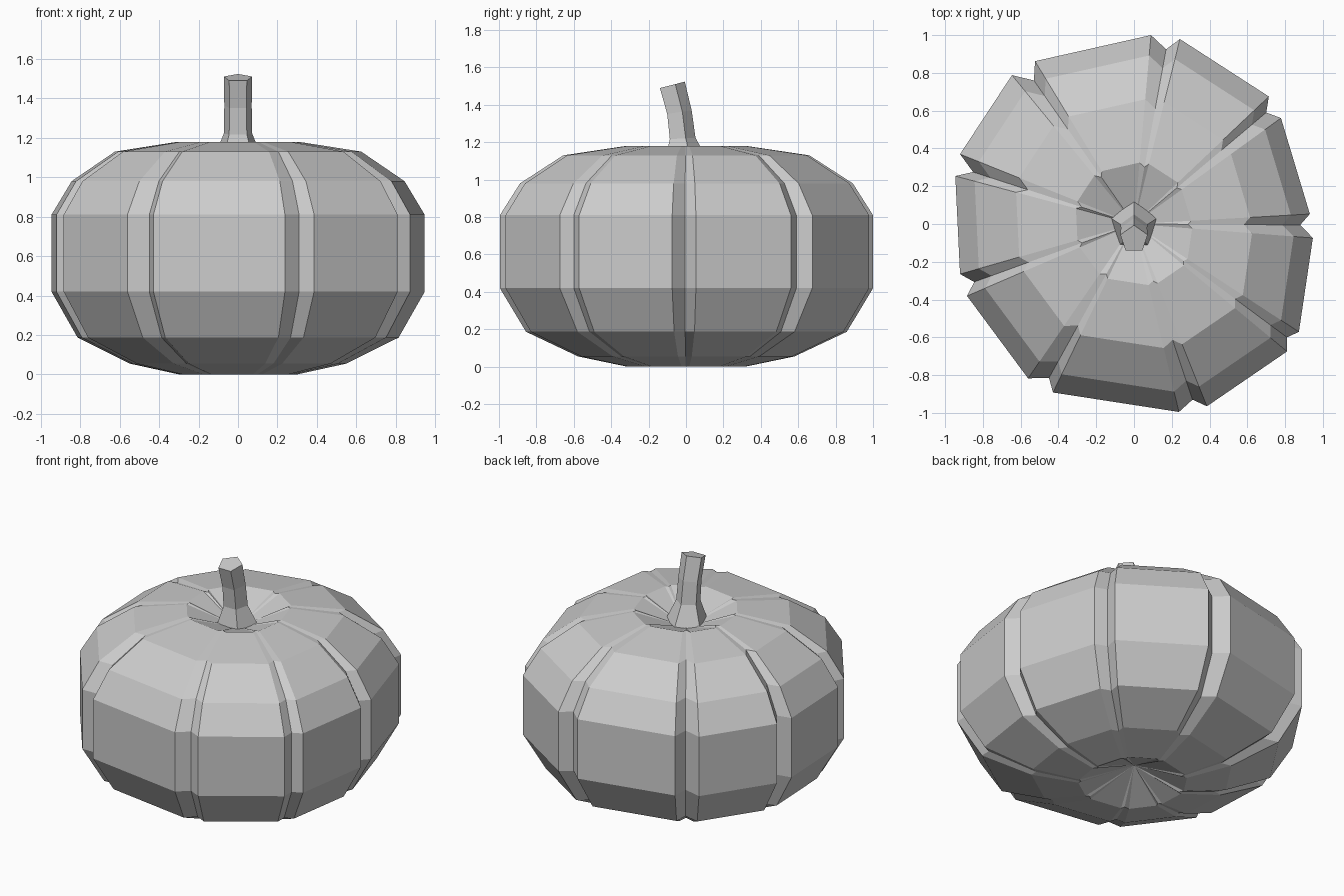
import bpy, bmesh
from math import sin, cos, pi

if "Cube" in bpy.data.objects:
    bpy.data.objects.remove(bpy.data.objects["Cube"])


def make_object(name, bm):
    bmesh.ops.recalc_face_normals(bm, faces=bm.faces[:])
    mesh = bpy.data.meshes.new(name)
    bm.to_mesh(mesh)
    bm.free()
    obj = bpy.data.objects.new(name, mesh)
    bpy.context.collection.objects.link(obj)
    return obj


def bridge(bm, lower, upper):
    n = len(lower)
    for i in range(n):
        j = (i + 1) % n
        bm.faces.new((lower[i], lower[j], upper[j], upper[i]))


def fan(bm, ring, tip):
    for i in range(len(ring)):
        bm.faces.new((ring[i], ring[(i + 1) % len(ring)], tip))


# Equator outline: nine flat lobes, each groove is corner, valley, corner
outline = [
    (.947, -.074), (.88, -.005), (.931, .053),
    (.778, .561), (.70, .59), (.714, .675),
    (.243, .979), (.17, .925), (.09, 1.0),
    (-.524, .862), (-.53, .76), (-.646, .788),
    (-.921, .37), (-.852, .275), (-.946, .254),
    (-.921, -.265), (-.846, -.307), (-.884, -.381),
    (-.561, -.817), (-.45, -.815), (-.429, -.892),
    (.238, -.995), (.31, -.93), (.386, -.965),
    (.81, -.675), (.81, -.60), (.873, -.571),
]
# Height and scale of each ring of the body
profile = [(0, .315), (.055, .58), (.187, .86), (.42, 1), (.81, 1),
           (.98, .892), (1.13, .66), (1.18, .325)]

# Pumpkin body with dimpled top and bottom
bm = bmesh.new()
rings = [[bm.verts.new((x * s, y * s, z)) for x, y in outline] for z, s in profile]
for a, b in zip(rings, rings[1:]):
    bridge(bm, a, b)
fan(bm, rings[0], bm.verts.new((0, 0, .12)))
fan(bm, rings[-1], bm.verts.new((0, 0, 1.06)))
make_object("pumpkin_body", bm)

# Five-sided stem, flared at the foot and leaning forward: y, z, radius, tilt
stem_path = [(-.005, 1.07, .14, 0), (-.025, 1.22, .076, .05),
             (-.042, 1.36, .073, .15), (-.08, 1.505, .076, .25)]
bm = bmesh.new()
rings = []
for y, z, r, t in stem_path:
    ring = []
    for i in range(5):
        a = pi / 2 + i * 2 * pi / 5
        ring.append(bm.verts.new((r * cos(a), y + r * sin(a) * cos(t),
                                  z + r * sin(a) * sin(t))))
    rings.append(ring)
for a, b in zip(rings, rings[1:]):
    bridge(bm, a, b)
bm.faces.new(rings[0])
bm.faces.new(rings[-1])
make_object("stem", bm)
